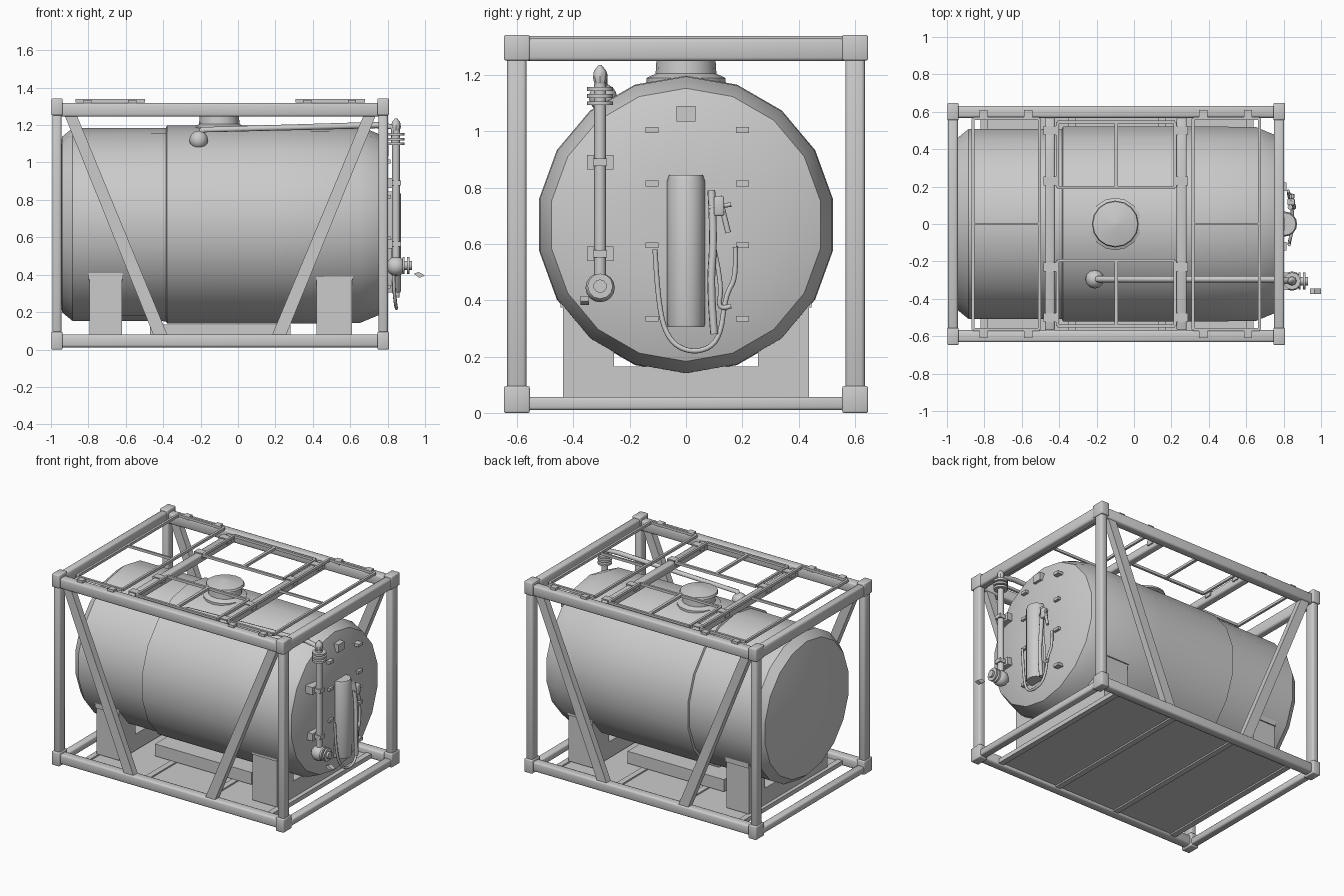
import bpy, bmesh, math
from mathutils import Vector

if "Cube" in bpy.data.objects:
    bpy.data.objects.remove(bpy.data.objects["Cube"])


def finish(name, bm, smooth=False, angle=40):
    me = bpy.data.meshes.new(name)
    bmesh.ops.recalc_face_normals(bm, faces=bm.faces)
    bm.to_mesh(me)
    bm.free()
    ob = bpy.data.objects.new(name, me)
    bpy.context.collection.objects.link(ob)
    if smooth:
        bpy.context.view_layer.objects.active = ob
        ob.select_set(True)
        bpy.ops.object.shade_smooth_by_angle(angle=math.radians(angle))
        ob.select_set(False)
    return ob


def box(name, x, y, z, bevel=0):
    """Box from (min, max) ranges on each axis."""
    bm = bmesh.new()
    bmesh.ops.create_cube(bm, size=1)
    for v in bm.verts:
        v.co = [(a + b) / 2 + c * (b - a) for (a, b), c in zip((x, y, z), v.co)]
    if bevel:
        bmesh.ops.bevel(bm, geom=bm.edges[:], offset=bevel, segments=2,
                        affect='EDGES', profile=0.5)
    return finish(name, bm, bevel > 0, 50)


def lathe(name, profile, axis, centre, sides, angle=40):
    """Revolve (distance, radius) points about an axis."""
    bm = bmesh.new()
    u = Vector((0, 0, 1)) if axis == 'X' else Vector((1, 0, 0))
    d = Vector((1, 0, 0)) if axis == 'X' else Vector((0, 0, 1))
    w = d.cross(u)
    rings = []
    for t, r in profile:
        ring = [bm.verts.new(Vector(centre) + d * t + r * (u * math.cos(a) + w * math.sin(a)))
                for a in (2 * math.pi * i / sides for i in range(sides))]
        rings.append(ring)
    for p, q in zip(rings, rings[1:]):
        for i in range(sides):
            j = (i + 1) % sides
            bm.faces.new((p[i], p[j], q[j], q[i]))
    bm.faces.new(rings[0])
    bm.faces.new(rings[-1])
    return finish(name, bm, True, angle)


def tube(name, pts, r, smooth_path=False):
    """Round bar or hose along a path."""
    cu = bpy.data.curves.new(name, 'CURVE')
    cu.dimensions = '3D'
    cu.bevel_depth, cu.bevel_resolution, cu.use_fill_caps = r, 2, True
    cu.resolution_u = 5
    sp = cu.splines.new('NURBS' if smooth_path else 'POLY')
    sp.points.add(len(pts) - 1)
    for p, c in zip(sp.points, pts):
        p.co = (*c, 1)
    if smooth_path:
        sp.use_endpoint_u, sp.order_u = True, 3
    ob = bpy.data.objects.new(name, cu)
    bpy.context.collection.objects.link(ob)
    return ob


def ball(name, c, r):
    bm = bmesh.new()
    bmesh.ops.create_uvsphere(bm, u_segments=12, v_segments=8, radius=r)
    bmesh.ops.translate(bm, verts=bm.verts, vec=c)
    return finish(name, bm, True)


def prism(name, outline, axis, lo, hi):
    """Extrude a closed outline: axis 'Y' takes (x, z), axis 'X' takes (y, z)."""
    bm = bmesh.new()
    mk = (lambda p, t: (p[0], t, p[1])) if axis == 'Y' else (lambda p, t: (t, p[0], p[1]))
    a = [bm.verts.new(mk(p, lo)) for p in outline]
    b = [bm.verts.new(mk(p, hi)) for p in outline]
    bm.faces.new(a)
    bm.faces.new(b)
    for i in range(len(a)):
        j = (i + 1) % len(a)
        bm.faces.new((a[i], a[j], b[j], b[i]))
    return finish(name, bm)


def grating(name, x, y, z, mid):
    """Open rectangular walkway frame with one middle bar."""
    t, h = 0.016, 0.018
    zz = (z, z + h)
    for e in x:
        box(name + "_bar", (e - t / 2, e + t / 2), y, zz)
    for e in y:
        box(name + "_rail", x, (e - t / 2, e + t / 2), zz)
    if mid == 'X':
        c = sum(y) / 2
        box(name + "_middle", x, (c - 0.006, c + 0.006), zz)
    else:
        c = sum(x) / 2
        box(name + "_middle", (c - 0.01, c + 0.01), y, zz)


# Outer frame: posts, castings, end beams
for n, x0, x1 in (("left", -0.998, -0.938), ("right", 0.745, 0.807)):
    for s in (-1, 1):
        box(n + "_post", (x0 + .006, x1 - .006), sorted((s * .567, s * .635)), (.05, 1.3), .012)
        for z in ((0, .095), (1.252, 1.342)):
            box(n + "_corner_casting", (x0, x1), sorted((s * .555, s * .647)), z, .006)
    box(n + "_top_end_beam", (x0 + .004, x1 - .004), (-.57, .57), (1.25, 1.33), .012)
    box(n + "_bottom_end_beam", (x0 + .004, x1 - .004), (-.57, .57), (.01, .057), .01)

# Side beams and diagonal braces
for s in (-1, 1):
    y = sorted((s * .568, s * .632))
    box("top_side_beam", (-.95, .76), y, (1.245, 1.318), .012)
    box("bottom_side_beam", (-.95, .76), y, (.012, .08), .012)
    yd = sorted((s * .575, s * .622))
    prism("left_brace", [(-.93, 1.26), (-.865, 1.26), (-.37, .06), (-.445, .06)], 'Y', *yd)
    prism("right_brace", [(.74, 1.26), (.675, 1.26), (.175, .06), (.25, .06)], 'Y', *yd)

# Tank body with shallow dished ends
lathe("tank", [(-.985, .12), (-.975, .28), (-.94, .47), (-.885, .515), (-.385, .517),
               (-.38, .53), (.2, .53), (.65, .527), (.75, .485), (.79, .36), (.8, .15)],
      'X', (0, 0, .668), 18, 35)

# Manway neck and lid
lathe("manway", [(1.13, .14), (1.19, .14), (1.205, .108), (1.255, .105), (1.26, .125),
                 (1.275, .12), (1.3, .02)], 'Z', (-.1, 0, 0), 16)

# Saddles, floor panels and drip tray
for n, x in (("left", (-.795, -.62)), ("right", (.42, .61))):
    for s in (-1, 1):
        prism(n + "_saddle", [(s * .437, .05), (s * .437, .42), (s * .38, .36),
                              (s * .255, .25), (s * .255, .05)], 'X', *x)
        box(n + "_saddle_pad", (x[0] - .004, x[1] + .004),
            sorted((s * .425, s * .445)), (.375, .425))
    box(n + "_saddle_web", x, (-.26, .26), (.05, .165))
box("drip_tray", (-.47, .28), (-.25, .25), (.05, .135))
for x in ((-.8, -.34), (-.32, .14), (.16, .62)):
    box("floor_panel", x, (-.575, .575), (.03, .04))
for x in (-.8, -.33, .15, .62):
    box("floor_joist", (x - .02, x + .02), (-.575, .575), (.02, .05))

# Roof cross beams and walkway frames
for x in (-.45, .255):
    box("roof_cross_beam", (x - .027, x + .027), (-.57, .57), (1.25, 1.305), .01)
    for y in (-.5, -.23, .23, .5):
        box("roof_clip", (x - .035, x + .035), (y - .025, y + .025), (1.275, 1.312))
for x in ((-.86, -.505), (.315, .67)):
    grating("walkway_end", x, (-.565, .565), 1.32, 'X')
    for s in (-1, 1):
        for h in (x[0] + .055, x[1] - .06):
            box("walkway_hinge", (h - .022, h + .022), sorted((s * .565, s * .61)), (1.31, 1.335))
for s in (-1, 1):
    grating("walkway_middle", (-.41, .22), sorted((s * .195, s * .545)), 1.3, 'Y')

# Top pipe and the vertical discharge pipe
ball("top_valve", (-.21, -.295, 1.12), .05)
tube("top_pipe", [(-.21, -.295, 1.12), (-.19, -.295, 1.175), (.74, -.295, 1.2),
                  (.83, -.305, 1.19), (.835, -.305, 1.1)], .017)
lathe("riser_pipe", [(.44, .021), (1.17, .021)], 'Z', (.845, -.305, 0), 12)
for z in (1.1, 1.125, 1.15):
    lathe("riser_flange", [(z - .007, .046), (z + .007, .046)], 'Z', (.845, -.305, 0), 12)
lathe("riser_cap", [(1.165, .018), (1.19, .026), (1.215, .022), (1.235, .006)],
      'Z', (.845, -.305, 0), 8)
ball("outlet_valve", (.845, -.305, .445), .052)
for x in (.885, .91):
    lathe("outlet_flange", [(x - .006, .045), (x + .006, .045)], 'X', (0, -.305, .45), 12)
lathe("outlet_spigot", [(.86, .024), (.93, .024)], 'X', (0, -.305, .45), 10)
prism("outlet_handle", [(.94, .405), (.965, .415), (1.0, .395), (.97, .383)], 'Y', -.375, -.345)
for z in (.565, .89):
    box("pipe_clamp_plate", (.77, .827), (-.352, -.258), (z - .026, z + .026))
    box("pipe_clamp", (.82, .872), (-.33, -.28), (z - .013, z + .013))

# Brackets, plate, canister and hoses on the end face
for z in (1.005, .815, .595, .335):
    for y in (-.12, .2):
        box("hose_bracket", (.76, .815), (y - .023, y + .023), (z - .01, z + .01))
box("data_plate", (.76, .805), (-.034, .034), (1.035, 1.09))
lathe("canister", [(.305, .064), (.315, .067), (.825, .067), (.845, .06)],
      'Z', (.805, 0, 0), 16)
tube("loop_hose", [(.83, -.11, .58), (.83, -.1, .38), (.84, -.06, .25), (.85, .03, .21),
                   (.84, .12, .25), (.83, .14, .42), (.825, .18, .48), (.825, .175, .59)], .009, True)
tube("straight_hose", [(.835, .09, .79), (.85, .1, .62), (.855, .085, .45), (.85, .1, .28)],
     .014, True)
tube("side_hose", [(.835, .1, .58), (.845, .13, .45), (.84, .11, .36), (.84, .16, .38)], .009, True)
box("hose_valve", (.82, .86), (.1, .135), (.7, .77), .006)
tube("valve_lever", [(.845, .08, .73), (.85, .16, .74)], .008)
tube("valve_stem", [(.84, .118, .77), (.84, .15, .64)], .01)
